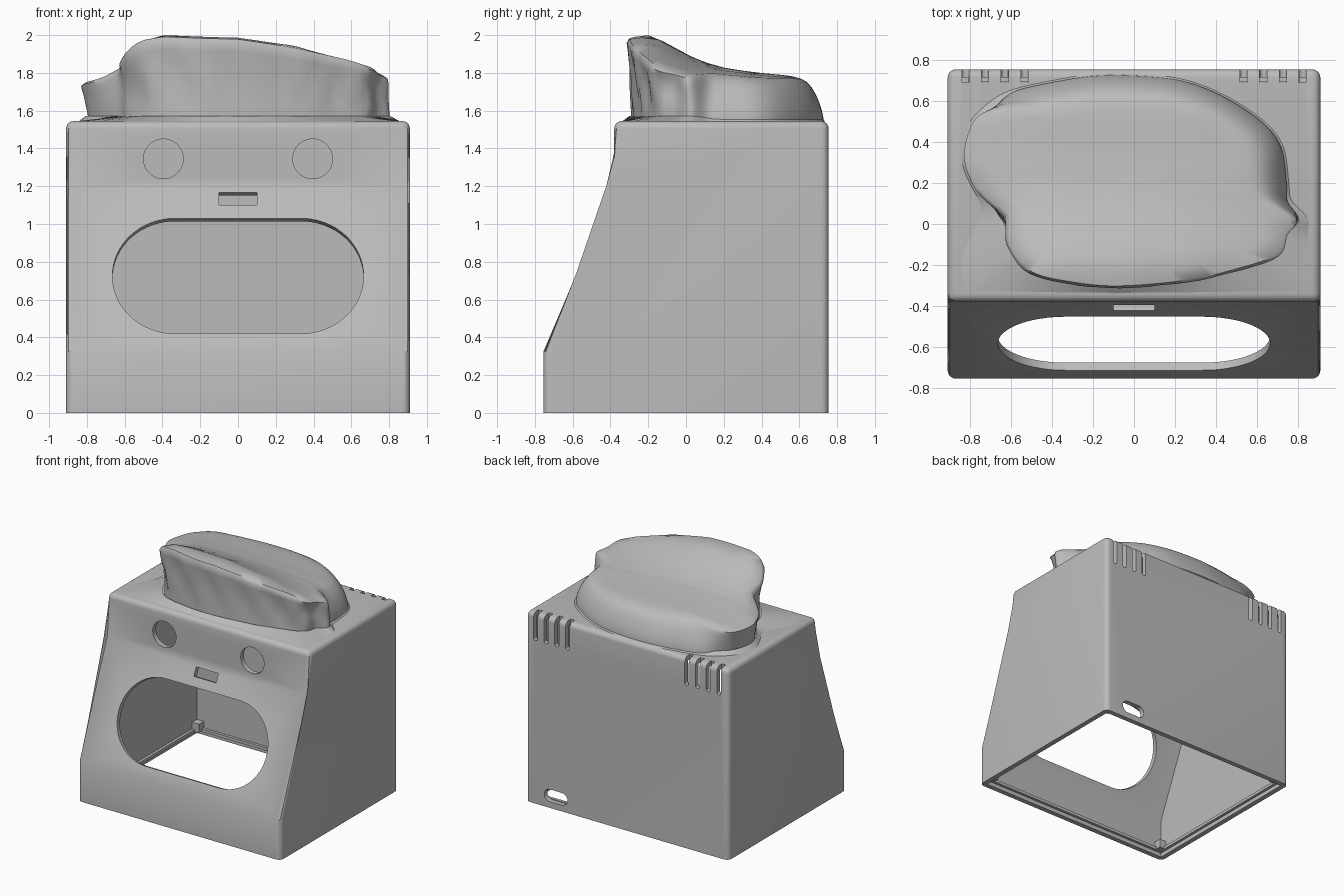
import bpy, bmesh, math
from mathutils import Matrix, Vector

if "Cube" in bpy.data.objects:
    bpy.data.objects.remove(bpy.data.objects["Cube"])

grey = bpy.data.materials.new("plain_grey")
grey.diffuse_color = (0.5, 0.5, 0.5, 1)
grey.use_nodes = True
grey.node_tree.nodes["Principled BSDF"].inputs["Base Color"].default_value = grey.diffuse_color


def finish(name, bm, angle=30):
    bmesh.ops.recalc_face_normals(bm, faces=bm.faces)
    me = bpy.data.meshes.new(name)
    bm.to_mesh(me)
    bm.free()
    me.materials.append(grey)
    ob = bpy.data.objects.new(name, me)
    bpy.context.collection.objects.link(ob)
    bpy.ops.object.select_all(action='DESELECT')
    ob.select_set(True)
    bpy.context.view_layer.objects.active = ob
    if angle:
        bpy.ops.object.shade_smooth_by_angle(angle=math.radians(angle))
    return ob


def prism(bm, pts, depth, mat):
    """Extrude a flat outline by +-depth along local z, then place it."""
    lo, hi = [[bm.verts.new(mat @ Vector((x, y, d))) for x, y in pts] for d in (-depth, depth)]
    n = len(pts)
    bm.faces.new(lo[::-1])
    bm.faces.new(hi)
    for i in range(n):
        bm.faces.new((lo[i], lo[(i + 1) % n], hi[(i + 1) % n], hi[i]))


def stadium(a, r, n=20):
    """Horizontal slot outline: straight half-length a, end radius r."""
    out = []
    for c, start in ((a, -90), (-a, 90)):
        for i in range(n + 1):
            t = math.radians(start + 180 * i / n)
            out.append((c + r * math.cos(t), r * math.sin(t)))
    return out


def rect(w, h):
    return [(-w, -h), (w, -h), (w, h), (-w, h)]


def cut(ob, cutter):
    m = ob.modifiers.new("cut", 'BOOLEAN')
    m.object, m.operation, m.solver = cutter, 'DIFFERENCE', 'EXACT'
    bpy.context.view_layer.objects.active = ob
    bpy.ops.object.modifier_apply(modifier=m.name)
    bpy.data.objects.remove(cutter)


# Housing: side profile (y, z) extruded across x, rounded on sides and top
ACROSS = Matrix(((0, 0, 1, 0), (1, 0, 0, 0), (0, 1, 0, 0), (0, 0, 0, 1)))
outer = [(-.755, 0), (.755, 0), (.755, 1.545), (-.38, 1.545), (-.38, 1.2), (-.755, .325)]
inner = [(-.715, -.1), (.715, -.1), (.715, 1.505), (-.34, 1.505), (-.34, 1.191), (-.715, .316)]
bm = bmesh.new()
prism(bm, outer, .91, ACROSS)


def rounded(e):
    a, b = (v.co for v in e.verts)
    if max(a.z, b.z) < .01:
        return False
    return abs(a.x - b.x) < .01 or min(a.z, b.z) > 1.5


edges = [e for e in bm.edges if rounded(e)]
creases = [e for e in edges if abs(e.verts[0].co.x - e.verts[1].co.x) > 1 and e.verts[0].co.z < 1.5]
bmesh.ops.bevel(bm, geom=[e for e in edges if e not in creases], offset=.04, segments=6,
                profile=.5, affect='EDGES', clamp_overlap=True)
housing = finish("housing", bm, 0)

bm = bmesh.new()
prism(bm, inner, .87, ACROSS)
cut(housing, finish("cavity_cutter", bm, 0))

# Openings: window, card slot, two round sockets, rear vents, cable hole
bm = bmesh.new()
tilt = math.atan2(.875, .375)
place = lambda x, y, z, a=math.pi / 2: Matrix.Translation((x, y, z)) @ Matrix.Rotation(a, 4, 'X')
slope_y = lambda z: -.755 + (z - .325) * .375 / .875
prism(bm, stadium(.333, .332, 32), .1, place(0, slope_y(.725), .725, tilt))
prism(bm, rect(.1, .036), .1, place(0, slope_y(1.133), 1.133, tilt))
for s in (-1, 1):
    prism(bm, stadium(0.0001, .105, 24), .1, place(s * .395, -.36, 1.345))
    for x in (.535, .632, .728, .823):
        pts = [(y, -x2) for x2, y in stadium(.16, .018, 6)]
        prism(bm, pts, .08, place(s * x, .77, 1.50))
prism(bm, stadium(.055, .05, 10), .1, place(.64, .735, .1))
cut(housing, finish("opening_cutter", bm, 0))
bpy.ops.object.select_all(action='DESELECT')
housing.select_set(True)
bpy.ops.object.shade_smooth_by_angle(angle=math.radians(25))

# Inner bottom ledge and corner screw posts
bm = bmesh.new()
for s in (-1, 1):
    prism(bm, rect(.875, .012), .012, Matrix.Translation((0, s * .705, .045)))
    prism(bm, rect(.012, .7), .012, Matrix.Translation((s * .86, 0, .045)))
finish("bottom_ledge", bm, 0)
bm = bmesh.new()
for x in (-.84, .84):
    for y in (-.685, .685):
        prism(bm, rect(.032, .032), .035, Matrix.Translation((x, y, .075)))
finish("screw_posts", bm, 0)

# Sculpted cushion on top: plan outline, closed and smoothed
plan = [(-.83, .32), (-.80, .47), (-.73, .56), (-.61, .64), (-.41, .69), (-.17, .725), (.08, .72),
        (.27, .69), (.46, .61), (.635, .49), (.72, .37), (.745, .2), (.757, .11), (.83, .015),
        (.757, -.06), (.71, -.16), (.51, -.23), (.27, -.285), (-.07, -.315), (-.31, -.295),
        (-.51, -.245), (-.615, -.12), (-.655, 0), (-.775, .17)]
side = [(-.32, 1.985), (-.2, 2.0), (-.15, 1.985), (0, 1.9), (.1, 1.857), (.2, 1.828), (.35, 1.805),
        (.55, 1.785), (.65, 1.76), (.73, 1.73)]
front = [(-.83, .43), (-.73, .54), (-.6, .82), (-.5, .95), (-.4, 1), (0, .98), (.3, .87),
         (.6, .69), (.83, .53)]


def spline(p, steps):
    out, n = [], len(p)
    for i in range(n):
        a, b, c, d = (Vector(p[(i + k) % n]) for k in (-1, 0, 1, 2))
        for j in range(steps):
            t = j / steps
            out.append(.5 * (2 * b + (c - a) * t + (2 * a - 5 * b + 4 * c - d) * t * t
                             + (3 * b - a - 3 * c + d) * t ** 3))
    return out


def lookup(table, v):
    if v <= table[0][0]:
        return table[0][1]
    for (a, fa), (b, fb) in zip(table, table[1:]):
        if v <= b:
            return fa + (fb - fa) * (v - a) / (b - a)
    return table[-1][1]


def smooth(a, b, v):
    t = min(1, max(0, (v - a) / (b - a)))
    return t * t * (3 - 2 * t)


def height(x, y):
    power = 1 - .65 * smooth(-.3, .3, y)
    return (lookup(side, y) - 1.545) * lookup(front, x) ** power


# Rings from base to crown: (height share, scale at the back, scale at the front)
rings = [(-.06, 1, .95), (.1, 1, .955), (.3, .985, .965), (.5, .96, .975), (.7, .925, .985),
         (.85, .885, .995), (.95, .84, 1), (1, .78, .975), (1, .68, .85), (1, .55, .68),
         (1, .42, .51), (1, .28, .34), (1, .14, .17)]
centre = Vector((0, .2))
loop = spline(plan, 5)
bm = bmesh.new()
rows = []
for share, back, fore in rings:
    row = []
    for k, p in enumerate(loop):
        w = max(smooth(.2, -.1, p.y), smooth(-.55, -.78, p.x))
        s = back + (fore - back) * w
        if 0 < share < 1:  # slanted folds on the front
            fold = math.sin(22 * p.x + 5 * share) + .6 * math.sin(41 * p.x - 4 * share)
            s -= .016 * (1 + fold) * smooth(.1, -.15, p.y) * math.sin(math.pi * share)
        q = centre + (p - centre) * s
        row.append(bm.verts.new((q.x, q.y, 1.545 + share * height(q.x, q.y))))
    rows.append(row)
n = len(loop)
for lo, hi in zip(rows, rows[1:]):
    for i in range(n):
        bm.faces.new((lo[i], lo[(i + 1) % n], hi[(i + 1) % n], hi[i]))
top = bm.verts.new((0, .2, 1.545 + height(0, .2)))
for i in range(n):
    bm.faces.new((rows[-1][i], rows[-1][(i + 1) % n], top))
bm.faces.new(rows[0][::-1])
finish("cushion", bm, 50)

# Low fillet skirt spreading from the cushion to the front corners
bm = bmesh.new()
hi, lo = [], []
for p in loop:
    d = p - centre
    k = min(.87 / max(abs(d.x), 1e-6), (.54 if d.y < 0 else .5) / max(abs(d.y), 1e-6))
    w = smooth(.15, -.1, p.y)
    q = centre + d * (1.02 * (1 - w) + max(k, 1.01) * w)
    hi.append(bm.verts.new((*(centre + d * .97), 1.572)))
    lo.append(bm.verts.new((q.x, q.y, 1.542)))
for i in range(n):
    bm.faces.new((lo[i], lo[(i + 1) % n], hi[(i + 1) % n], hi[i]))
finish("cushion_skirt", bm, 40)
